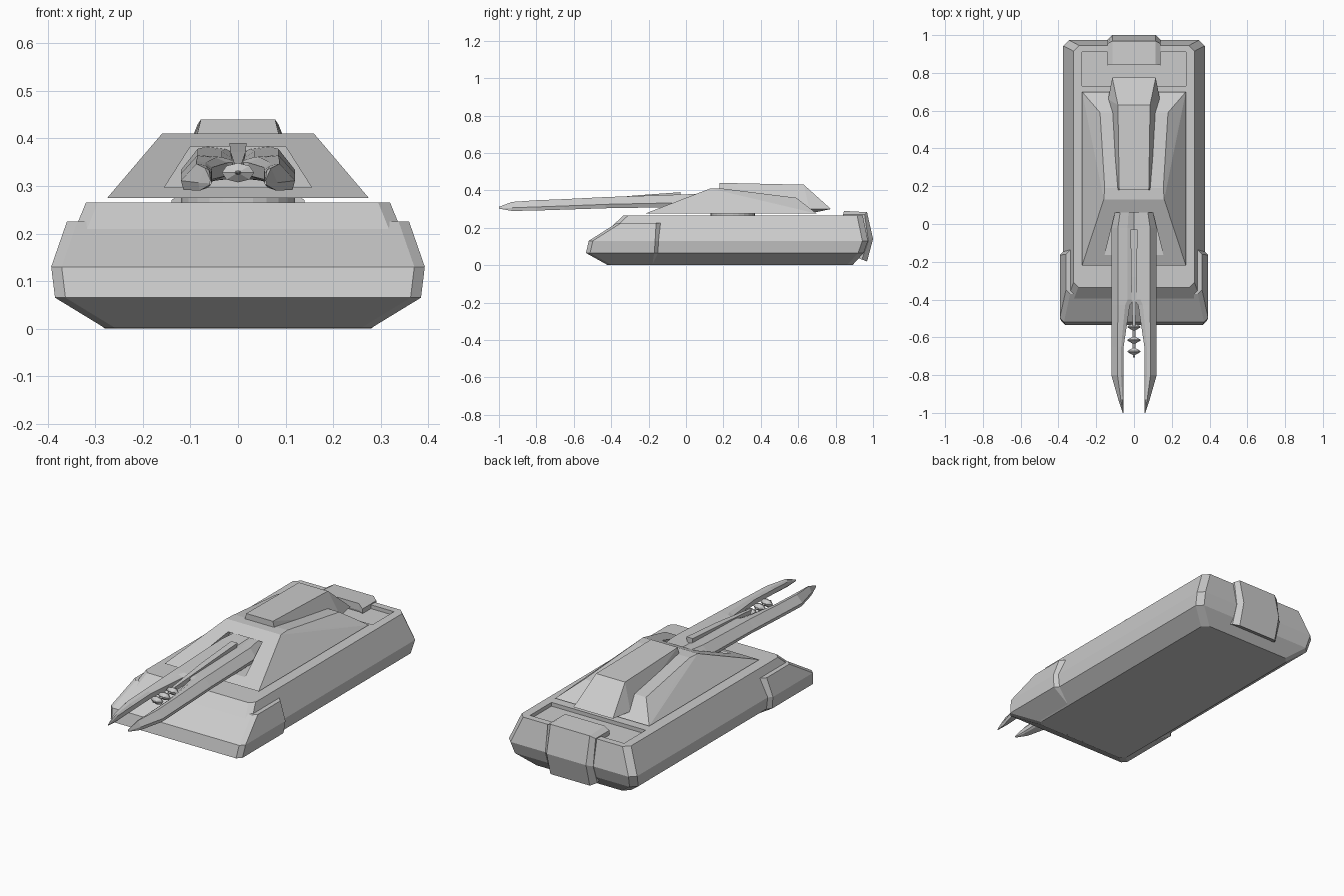
import bpy, bmesh
from math import pi, sin, cos

if "Cube" in bpy.data.objects:
    bpy.data.objects.remove(bpy.data.objects["Cube"])


def finish(name, bm):
    bmesh.ops.recalc_face_normals(bm, faces=bm.faces)
    me = bpy.data.meshes.new(name)
    bm.to_mesh(me)
    bm.free()
    ob = bpy.data.objects.new(name, me)
    bpy.context.collection.objects.link(ob)
    return ob


def loft(name, rings):
    """Skin a list of equal-length point rings and cap both ends."""
    bm = bmesh.new()
    vs = [[bm.verts.new(p) for p in r] for r in rings]
    n = len(rings[0])
    for a, b in zip(vs, vs[1:]):
        for i in range(n):
            j = (i + 1) % n
            bm.faces.new((a[i], a[j], b[j], b[i]))
    bm.faces.new(vs[0])
    bm.faces.new(vs[-1])
    return finish(name, bm)


def wedge(name, half):
    """Faceted solid: convex hull of points mirrored across x."""
    bm = bmesh.new()
    for x, y, z in half:
        for s in (1, -1):
            bm.verts.new((s * x, y, z))
    bmesh.ops.convex_hull(bm, input=bm.verts)
    bmesh.ops.dissolve_limit(bm, angle_limit=0.01, verts=bm.verts, edges=bm.edges)
    return finish(name, bm)


def cut(target, cutter):
    m = target.modifiers.new("cut", 'BOOLEAN')
    m.operation = 'DIFFERENCE'
    m.object = cutter
    m.solver = 'EXACT'
    cutter.hide_render = True
    cutter.hide_set(True)


def mirror(ob):
    ob.modifiers.new("mirror", 'MIRROR').use_axis = (True, False, False)


def rect(w, y0, y1, z, c0, c1):
    """Rectangle with chamfered front (c0) and back (c1) corners."""
    right = [(w - c0, y0, z), (w, y0 + c0, z), (w, y1 - c1, z), (w - c1, y1, z)]
    return right + [(-x, y, z) for x, y, z in reversed(right)]


# Hull with a shallow engine recess at the rear of the deck
hull = loft("hull", [rect(w, y0, y1, z, 0.025, 0.03) for w, y0, y1, z in (
    (0.28, -0.41, 0.89, 0.0), (0.365, -0.50, 0.95, 0.065),
    (0.375, -0.48, 0.973, 0.13), (0.32, -0.335, 0.945, 0.265))])
cut(hull, wedge("deck_cutter", [(0.275, y, z) for y in (0.73, 0.91) for z in (0.245, 0.33)]))

# Front armour wrapping the nose
loft("front_armour", [rect(w, y0, y1, z, 0.022, c) for w, y0, y1, z, c in (
    (0.28, -0.42, -0.16, 0.001, 0.02), (0.385, -0.535, -0.14, 0.065, 0.03),
    (0.393, -0.52, -0.13, 0.13, 0.035), (0.36, -0.37, -0.13, 0.225, 0.03))])

# Rear plate folded over the tail
inner = [(0.84, 0.25), (0.84, 0.27), (0.955, 0.27), (0.975, 0.13), (0.94, 0.03), (0.90, 0.05)]
outer = [(0.845, 0.255), (0.845, 0.29), (0.968, 0.283), (1.0, 0.14), (0.968, 0.02), (0.90, 0.05)]
loft("rear_plate", [[(x, y, z) for y, z in prof] for x, prof in (
    (-0.14, inner), (-0.115, outer), (0.115, outer), (0.14, inner))])

# Turret ring
ring = loft("turret_ring", [[(0.12 * cos(i * pi / 12), 0.25 + 0.12 * sin(i * pi / 12), z)
                             for i in range(24)] for z in (0.255, 0.28)])

# Turret with a gun opening in its front slope
turret = wedge("turret", [(0.275, -0.22, 0.275), (0.275, 0.70, 0.275),
                          (0.16, 0.13, 0.41), (0.155, 0.19, 0.41), (0.18, 0.59, 0.36)])
cut(turret, wedge("gun_opening_cutter", [(x, y, z) for x, z in ((0.155, 0.297), (0.10, 0.383))
                                         for y in (-0.35, 0.10)]))

# Raised roof housing
wedge("roof_housing", [(0.078, 0.18, 0.44), (0.093, 0.18, 0.38), (0.085, 0.63, 0.43),
                       (0.137, 0.66, 0.30), (0.115, 0.775, 0.30), (0.10, 0.68, 0.28)])


# Twin gun rails, joined at the rear and open at the front
def rail_ring(y, xi, xo, z0, z1):
    w, h = xo - xi, z1 - z0
    xm = xo - min(0.035, w * 0.5)
    return [(xo - w * 0.08, y, z0), (xo, y, z0 + 0.35 * h), (xm, y, z1),
            (xi + (xm - xi) * 0.4, y, z0 + 0.93 * h), (xi, y, z0 + 0.75 * h),
            (xi, y, z0 + 0.3 * h), (xi + w * 0.2, y, z0 + 0.15 * h)]


mirror(loft("gun_rail", [rail_ring(*s) for s in (
    (0.12, 0.0, 0.10, 0.315, 0.383), (-0.02, 0.0, 0.12, 0.31, 0.378),
    (-0.40, 0.0, 0.12, 0.305, 0.365), (-0.43, 0.022, 0.12, 0.304, 0.364),
    (-0.65, 0.055, 0.12, 0.297, 0.353), (-0.80, 0.055, 0.12, 0.292, 0.347),
    (-0.93, 0.056, 0.083, 0.29, 0.338), (-1.0, 0.056, 0.06, 0.302, 0.312))]))

# Central spine on top of the gun
wedge("gun_spine", [(0.018, -0.03, 0.39), (0.012, -0.03, 0.33), (0.016, -0.28, 0.372),
                    (0.007, -0.55, 0.345), (0.007, -0.55, 0.325)])

# Emitter rod with flared discs between the rails
prof = [(0.006, -0.40)]
for y in (-0.545, -0.615, -0.675):
    prof += [(0.007, y + 0.018), (0.034, y + 0.003), (0.034, y - 0.003), (0.007, y - 0.018)]
prof.append((0.002, -0.71))
loft("emitter_rod", [[(r * cos(i * pi / 4), y, 0.328 + 0.6 * r * sin(i * pi / 4))
                      for i in range(8)] for r, y in prof])
